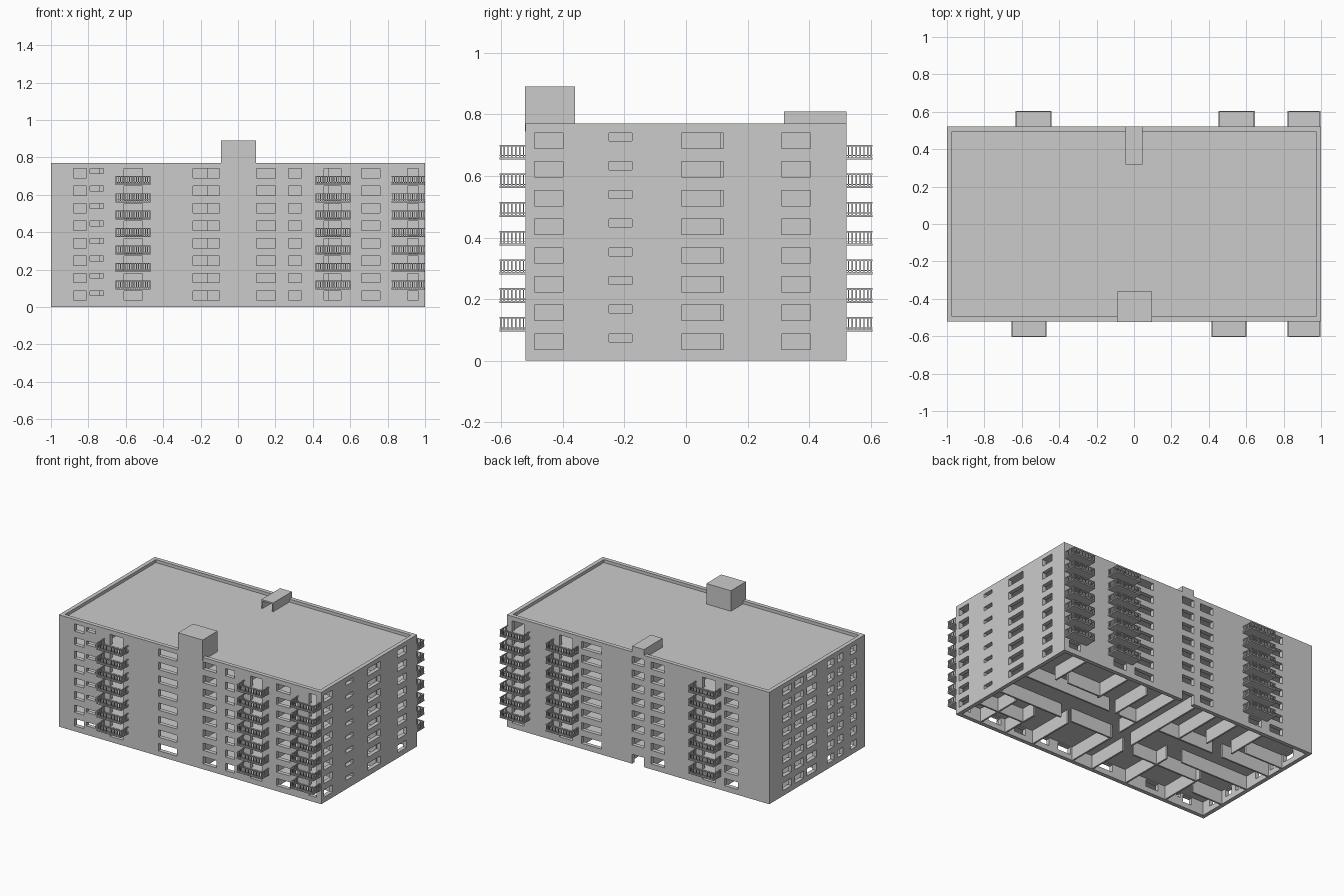
import bpy, bmesh

if "Cube" in bpy.data.objects:
    bpy.data.objects.remove(bpy.data.objects["Cube"])

P = 0.0932            # storey height
W, D, H, T = 1.0, 0.522, 0.77, 0.028   # half width, half depth, height, wall thickness


def box(bm, x0, x1, y0, y1, z0, z1):
    v = [bm.verts.new((x, y, z)) for x in (x0, x1) for y in (y0, y1) for z in (z0, z1)]
    for f in ((0, 1, 3, 2), (4, 6, 7, 5), (0, 4, 5, 1), (2, 3, 7, 6), (0, 2, 6, 4), (1, 5, 7, 3)):
        bm.faces.new([v[i] for i in f])


def finish(bm, name):
    bmesh.ops.recalc_face_normals(bm, faces=bm.faces)
    me = bpy.data.meshes.new(name)
    bm.to_mesh(me)
    bm.free()
    ob = bpy.data.objects.new(name, me)
    bpy.context.collection.objects.link(ob)
    return ob


def boxes(name, items):
    bm = bmesh.new()
    for it in items:
        box(bm, *it)
    return finish(bm, name)


# Outer walls: a rectangular tube that rises past the roof as a parapet
bm = bmesh.new()
rings = []
for w, d in ((W, D), (W - T, D - T)):
    for z in (0, H):
        rings.append([bm.verts.new((sx * w, sy * d, z)) for sx, sy in ((-1, -1), (1, -1), (1, 1), (-1, 1))])
ob_, ot, ib, it_ = rings
for a, b in ((ob_, ot), (ot, it_), (it_, ib), (ib, ob_)):
    for i in range(4):
        j = (i + 1) % 4
        bm.faces.new((a[i], a[j], b[j], b[i]))
walls = finish(bm, "outer_walls")

# Openings: (start, end, kind) per side, kind w = window, s = small window, d = balcony door
front = [(-.88, -.81, 'w'), (-.79, -.72, 's'), (-.61, -.51, 'd'), (-.24, -.10, 'w'), (.10, .20, 'w'),
         (.27, .34, 'w'), (.46, .55, 'd'), (.66, .76, 'w'), (.905, .965, 'd')]
back = [(-.76, -.66, 'w'), (-.59, -.49, 'd'), (-.20, -.10, 'w'), (-.045, .045, 'e'), (.28, .43, 'w'),
        (.50, .60, 'd'), (.87, .96, 'd')]
right = [(-.492, -.40, 'w'), (-.25, -.175, 's'), (-.015, .122, 'w'), (.31, .405, 'w')]
left = [(-.43, -.36, 'w'), (-.28, -.22, 'w'), (-.18, -.11, 'w'), (.01, .11, 'w'), (.15, .24, 'w'), (.28, .37, 'w')]
cuts = []
for side, cols in (("f", front), ("b", back), ("r", right), ("l", left)):
    for a, b, kind in cols:
        for k in range(8):
            lo, hi = .037, .087
            if kind == 's':
                lo = .061
            elif kind == 'd' and k:
                lo = .01
            elif kind == 'e' and not k:
                lo, hi = -.02, .065
            z0, z1 = P * k + lo, P * k + hi
            if side in "fb":
                s = -D if side == "f" else D
                cuts.append((a, b, s - .04, s + .04, z0, z1))
            else:
                s = W if side == "r" else -W
                cuts.append((s - .04, s + .04, a, b, z0, z1))
cutter = boxes("opening_cutter", cuts)
cutter.hide_render = True
mod = walls.modifiers.new("openings", 'BOOLEAN')
mod.object = cutter
mod.operation = 'DIFFERENCE'
mod.solver = 'EXACT'
bpy.context.view_layer.objects.active = walls
walls.select_set(True)
bpy.ops.object.modifier_apply(modifier=mod.name)
bpy.data.objects.remove(cutter)

# Floor slabs and flat roof
wi, di = W - T, D - T
boxes("floor_slabs", [(-wi, wi, -di, di, P * k, P * k + .008) for k in range(1, 8)])
boxes("roof_slab", [(-wi, wi, -di, di, .741, .749)])

# Interior partitions, repeated on every storey, with gaps for doorways
h = .006
plan = []
for x, y0, y1 in ((-.67, -di, -.16), (-.35, -di, -.10), (-.08, -di, -.2), (-.08, -.12, di), (.08, -di, -.12),
                  (.08, -.04, di), (.40, -di, -.16), (.62, -di, -.22), (.82, -di, -.16),
                  (.80, .2, di), (.46, .2, di), (.25, .12, .42), (-.25, .14, di), (-.42, .2, di), (-.62, .2, di)):
    plan.append((x - h, x + h, y0, y1))
for y, x0, x1 in ((.118, .30, wi), (.118, .08, .22), (-.13, .48, wi), (-.13, .08, .40), (.22, .46, .72),
                  (-.33, .62, wi), (.13, -wi, -.60), (.13, -.52, -.08), (-.08, -wi, -.45),
                  (-.20, -.67, -.16), (-.32, -wi, -.74), (.26, -wi, -.68)):
    plan.append((x0, x1, y - h, y + h))
boxes("interior_partitions", [(*p, P * k + (.008 if k else 0), min(P * (k + 1), .741))
                              for p in plan for k in range(8)])

# Lift house at the front and open-fronted stair hood at the back
boxes("lift_house", [(-.09, .097, -D - .001, -.36, .745, .89)])
boxes("stair_hood", [(-.045, .045, .318, D, .80, .81), (-.045, -.037, .318, D, .745, .80),
                     (.037, .045, .318, D, .745, .80), (-.037, .037, D - .008, D, .745, .80)])

# Balconies: slab, balusters and handrail on three sides
OUT, TOP, R = .605, .048, .0022


def balcony(name, x0, x1, sgn):
    items = []

    def add(a, b, y0, y1, z0, z1):
        ya, yb = sorted((sgn * y0, sgn * y1))
        items.append((a, b, ya, yb, z0, z1))
    for k in range(1, 8):
        z = P * k + .001
        zt = z + TOP
        add(x0, x1, D, OUT, z, z + .007)
        for lo, hi in ((zt - .005, zt), (z + .011, z + .014)):
            add(x0, x1, OUT - .006, OUT, lo, hi)
            add(x0, x0 + .006, D, OUT - .006, lo, hi)
            add(x1 - .006, x1, D, OUT - .006, lo, hi)
        n = round((x1 - x0) / .0125)
        for i in range(n + 1):
            x = x0 + .003 + (x1 - x0 - .006) * i / n
            add(x - R, x + R, OUT - .003 - R, OUT - .003 + R, z + .007, zt - .005)
        for i in range(6):
            y = D + .006 + .0125 * i
            for x in (x0 + .003, x1 - .003):
                add(x - R, x + R, y - R, y + R, z + .007, zt - .005)
    boxes(name, items)


for i, (x0, x1) in enumerate(((-.655, -.468), (.414, .602), (.822, .996))):
    balcony(f"front_balconies_{i + 1}", x0, x1, -1)
for i, (x0, x1) in enumerate(((-.634, -.44), (.452, .646), (.822, .996))):
    balcony(f"back_balconies_{i + 1}", x0, x1, 1)
